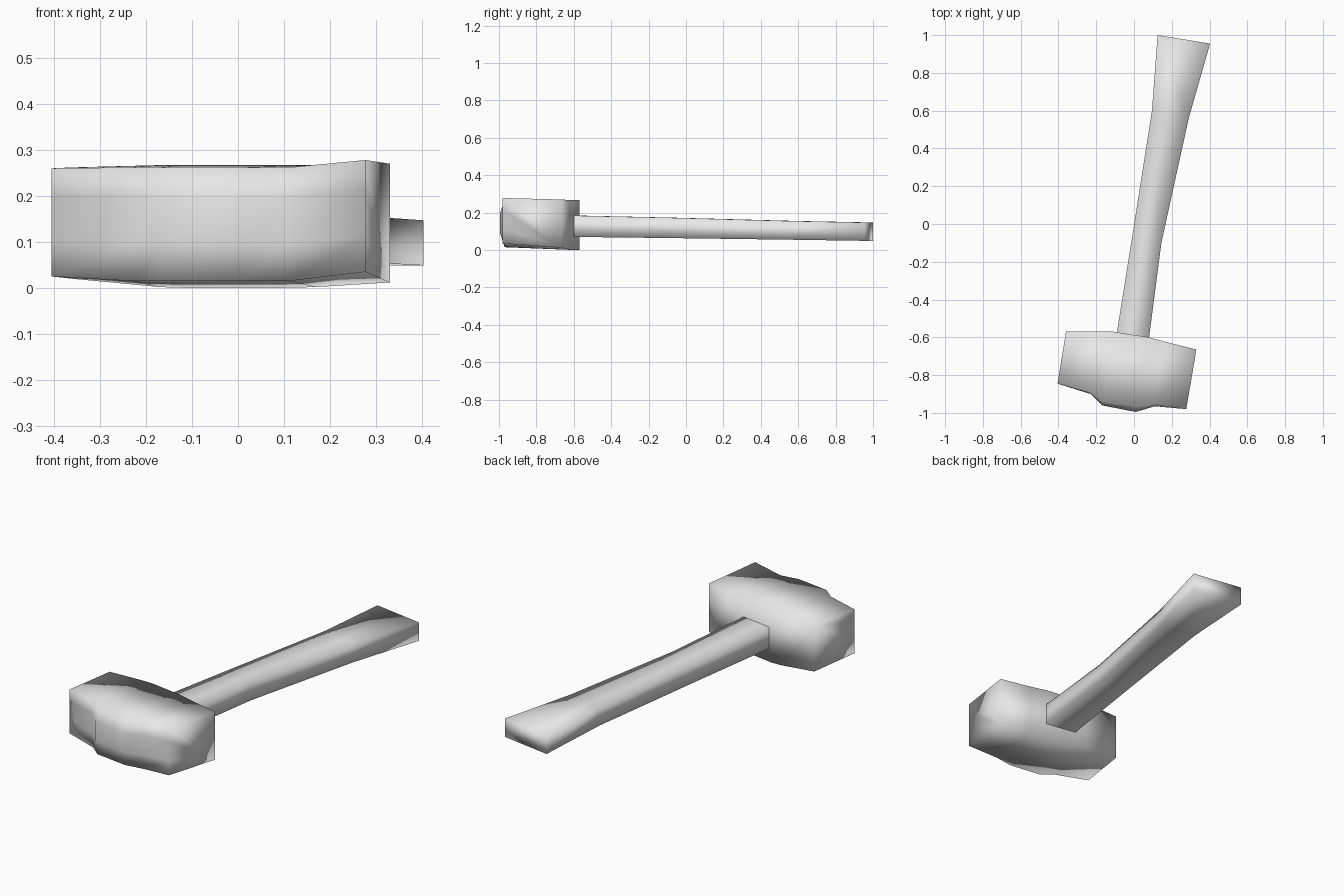
import bpy, bmesh

if "Cube" in bpy.data.objects:
    bpy.data.objects.remove(bpy.data.objects["Cube"])

grey = bpy.data.materials.new("grey")
grey.diffuse_color = (0.8, 0.8, 0.8, 1)
grey.use_nodes = True
grey.node_tree.nodes["Principled BSDF"].inputs["Base Color"].default_value = grey.diffuse_color


def loft(name, rings):
    """Skin a closed tube through matching rings and cap both ends."""
    bm = bmesh.new()
    loops = [[bm.verts.new(p) for p in ring] for ring in rings]
    n = len(loops[0])
    for a, b in zip(loops, loops[1:]):
        for i in range(n):
            j = (i + 1) % n
            bm.faces.new((a[i], a[j], b[j], b[i]))
    bm.faces.new(loops[0][::-1])
    bm.faces.new(loops[-1])
    bmesh.ops.recalc_face_normals(bm, faces=bm.faces)
    for f in bm.faces:
        f.smooth = True
    me = bpy.data.meshes.new(name)
    bm.to_mesh(me)
    bm.free()
    me.materials.append(grey)
    ob = bpy.data.objects.new(name, me)
    bpy.context.collection.objects.link(ob)
    return ob


# Head: front x, y, bottom, top; back x, y, bottom, top; front bulge
head = [
    (-0.405, -0.845, 0.025, 0.260, -0.36, -0.570, 0.020, 0.262, 0.0),
    (-0.230, -0.895, 0.015, 0.262, -0.17, -0.570, 0.002, 0.267, 0.005),
    (-0.170, -0.945, 0.015, 0.262, -0.11, -0.570, 0.000, 0.267, 0.015),
    (0.010, -0.970, 0.015, 0.262, 0.08, -0.600, 0.000, 0.267, 0.025),
    (0.110, -0.955, 0.015, 0.262, 0.17, -0.625, 0.002, 0.267, 0.010),
    (0.277, -0.980, 0.035, 0.278, 0.33, -0.665, 0.012, 0.270, 0.0),
]
rings = []
for fx, fy, fb, ft, bx, by, bb, bt, bulge in head:
    h = ft - fb
    rings.append([(fx, fy, fb), (fx, fy - bulge, fb + 0.32 * h),
                  (fx, fy - bulge, fb + 0.74 * h), (fx, fy, ft),
                  (bx, by, bt), (bx, by, bb)])
loft("hammer_head", rings)

# Handle: left x, y; right x, y; bottom, top
handle = [
    (-0.115, -0.72, 0.055, -0.75, 0.072, 0.187),
    (-0.090, -0.57, 0.080, -0.60, 0.070, 0.184),
    (-0.010, -0.07, 0.145, -0.10, 0.064, 0.173),
    (0.095, 0.60, 0.290, 0.56, 0.055, 0.155),
    (0.125, 1.00, 0.403, 0.955, 0.049, 0.147),
]
loft("handle", [[(lx, ly, b), (rx, ry, b), (rx, ry, t), (lx, ly, t)]
                for lx, ly, rx, ry, b, t in handle])
